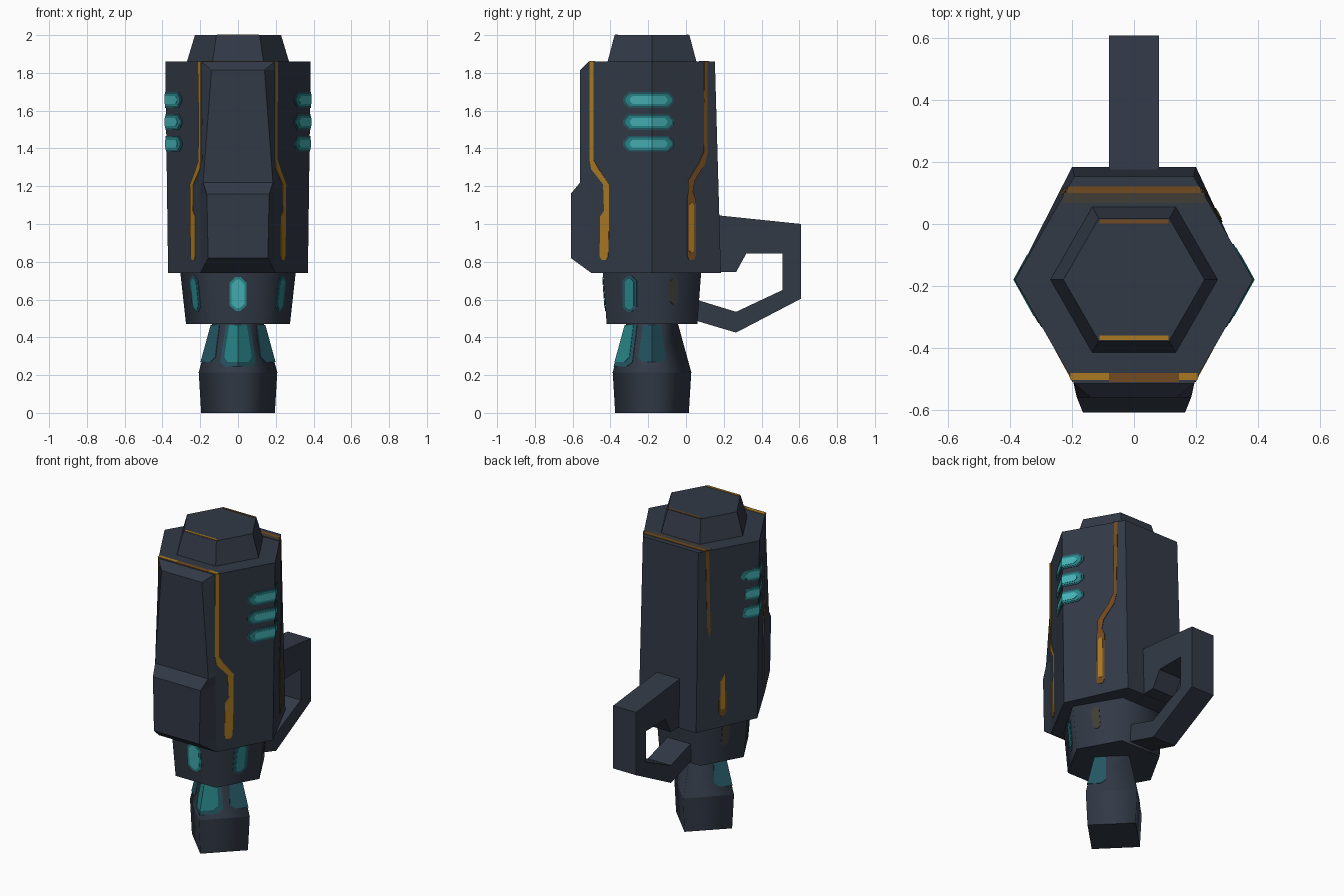
import bpy, bmesh
from mathutils import Vector

if "Cube" in bpy.data.objects:
    bpy.data.objects.remove(bpy.data.objects["Cube"])

CY = -0.18  # y of the main axis


def mat(name, r, g, b):
    m = bpy.data.materials.new(name)
    m.diffuse_color = (r, g, b, 1)
    m.use_nodes = True
    m.node_tree.nodes["Principled BSDF"].inputs["Base Color"].default_value = m.diffuse_color
    return m


METAL = mat("dark slate metal", 0.032, 0.042, 0.062)
AMBER = mat("amber", 0.40, 0.19, 0.016)
BROWN = mat("burnt brown", 0.165, 0.068, 0.014)
OLIVE = mat("dull olive", 0.052, 0.047, 0.035)
BRIGHT = mat("bright teal", 0.06, 0.44, 0.46)
MID = mat("mid teal", 0.022, 0.24, 0.25)
DIM = mat("dim teal", 0.018, 0.095, 0.125)


def finish(name, bm, material):
    bmesh.ops.remove_doubles(bm, verts=bm.verts, dist=1e-5)
    bmesh.ops.recalc_face_normals(bm, faces=bm.faces)
    me = bpy.data.meshes.new(name)
    bm.to_mesh(me)
    bm.free()
    me.materials.append(material)
    ob = bpy.data.objects.new(name, me)
    bpy.context.collection.objects.link(ob)
    return ob


def loft(name, rings, smooth=False):
    """Closed solid through rings of points; smooth rounds the side shading."""
    bm = bmesh.new()
    loops = [[bm.verts.new(p) for p in r] for r in rings]
    n = len(loops[0])
    for a, b in zip(loops, loops[1:]):
        for i in range(n):
            f = bm.faces.new((a[i], a[(i + 1) % n], b[(i + 1) % n], b[i]))
            f.smooth = smooth
    bm.faces.new(loops[0])
    bm.faces.new(loops[-1])
    for f in bm.faces:
        if len(f.verts) == n and all(abs(v.co.z - f.verts[0].co.z) < 1e-5 for v in f.verts):
            f.smooth = False
    if smooth:
        bm.normal_update()
        for ring in loops[:]:
            for i in range(n):
                e = bm.edges.get((ring[i], ring[(i + 1) % n]))
                e.smooth = False
    return finish(name, bm, METAL)


def decal(name, material, rows, lift=0.002, up=False):
    """Thin plate over a grid of points, lifted off the surface."""
    bm = bmesh.new()
    grid = []
    for r in rows:
        line = []
        for p in r:
            p = Vector(p)
            d = Vector((0, 0, 1)) if up else Vector((p.x, p.y - CY, 0)).normalized()
            line.append(bm.verts.new(p + d * lift))
        grid.append(line)
    for a, b in zip(grid, grid[1:]):
        for i in range(len(a) - 1):
            bm.faces.new((a[i], a[i + 1], b[i + 1], b[i]))
    ob = finish(name, bm, material)
    m = ob.modifiers.new("thickness", 'SOLIDIFY')
    m.thickness = 0.003
    m.offset = 0
    return ob


class Hex:
    """Tapered six-sided section: (z, side x, corner x, front y, back y) at two heights."""

    def __init__(self, lo, hi):
        self.lo, self.hi = lo, hi

    def at(self, z):
        t = (z - self.lo[0]) / (self.hi[0] - self.lo[0])
        return [a + (b - a) * t for a, b in zip(self.lo, self.hi)]

    def ring(self, z):
        _, s, c, f, b = self.at(z)
        return [(s, CY, z), (c, b, z), (-c, b, z), (-s, CY, z), (-c, f, z), (c, f, z)]

    def build(self, name, smooth=False):
        return loft(name, [self.ring(self.lo[0]), self.ring(self.hi[0])], smooth)

    def side(self, sx):
        def point(y, z):
            _, s, c, f, b = self.at(z)
            y = min(max(y, f), b)
            t = (y - CY) / ((f if y < CY else b) - CY)
            return (sx * (s + (c - s) * t), y, z)
        return point

    def front(self, x, z):
        return (x, self.at(z)[3], z)


def pill(name, material, surf, u0, u1, z0, z1, lift, fold=None):
    c = 0.35 * min(z1 - z0, u1 - u0)
    rows = []
    for z, k in ((z0, c), (z0 + c, 0), (z1 - c, 0), (z1, c)):
        us = [u0 + k] + ([fold] if fold is not None else []) + [u1 - k]
        rows.append([surf(u, z) for u in us])
    decal(name, material, rows, lift)


# Main solids
body = Hex((0.74, 0.37, 0.20, -0.50, 0.185), (1.86, 0.385, 0.193, -0.515, 0.153))
collar = Hex((0.47, 0.275, 0.14, -0.42, 0.06), (0.74, 0.305, 0.152, -0.44, 0.08))
cap = Hex((1.86, 0.27, 0.135, -0.415, 0.055), (2.0, 0.228, 0.114, -0.378, 0.018))
body.build("main_body")
collar.build("collar", True)
cap.build("top_cap")

# Four-sided nozzle with corners facing the axes
loft("nozzle", [[(r, CY, z), (0, CY + r, z), (-r, CY, z), (0, CY - r, z)]
                for z, r in ((0, 0.195), (0.215, 0.208), (0.47, 0.138))], True)

# Raised front panel with stepped lower bulge
bm = bmesh.new()
rows = []
for z, x, y in ((1.86, 0.193, -0.515), (1.815, 0.14, -0.56), (1.22, 0.185, -0.56),
                (1.16, 0.165, -0.61), (0.82, 0.158, -0.61), (0.74, 0.20, -0.50)):
    _, _, bx, by, _ = body.at(z)
    rows.append([bm.verts.new(p) for p in ((-bx, by, z), (-x, y, z), (x, y, z), (bx, by, z))])
for k, (a, b) in enumerate(zip(rows, rows[1:])):
    ends = k in (0, len(rows) - 2)
    for i in range(3):
        if ends and i != 1:  # sides close to a triangle at both ends
            inner, outer = (1, 0) if i == 0 else (2, 3)
            full, tip = (b, a) if k == 0 else (a, b)
            bm.faces.new((full[inner], full[outer], tip[outer]))
            tip[inner].co = tip[outer].co
        else:
            bm.faces.new((a[i], a[i + 1], b[i + 1], b[i]))
bmesh.ops.remove_doubles(bm, verts=bm.verts, dist=1e-5)
bm.faces.new([bm.verts.new(p) for p in (body.ring(1.86)[4], body.ring(1.86)[5],
                                        body.ring(0.74)[5], body.ring(0.74)[4])])
finish("front_panel", bm, METAL)

# Back handle: one extruded hook outline
outline = [(0.10, 1.053), (0.61, 1.0), (0.61, 0.605), (0.265, 0.425), (0.03, 0.495),
           (0.03, 0.607), (0.265, 0.535), (0.51, 0.65), (0.51, 0.845), (0.32, 0.845),
           (0.265, 0.745), (0.10, 0.745)]
bm = bmesh.new()
f = bm.faces.new([bm.verts.new((-0.08, y, z)) for y, z in outline])
ext = bmesh.ops.extrude_face_region(bm, geom=[f])
bmesh.ops.translate(bm, vec=(0.16, 0, 0), verts=[v for v in ext["geom"] if isinstance(v, bmesh.types.BMVert)])
finish("handle", bm, METAL)

FRONT_LINE = [(1.86, -.508, -.488), (1.34, -.508, -.488), (1.29, -.50, -.46), (1.21, -.437, -.405),
              (1.07, -.432, -.405), (1.04, -.453, -.405), (0.83, -.455, -.41), (0.81, -.445, -.42)]
BACK_LINE = [(1.86, .095, .112), (1.38, .093, .112), (1.32, .065, .10), (1.23, .01, .045),
             (1.17, .01, .035), (1.13, .005, .05), (0.83, .005, .05), (0.81, .015, .04)]

for sx, tag in ((1, "right"), (-1, "left")):
    s = body.side(sx)
    # Amber and brown trim lines
    decal("front_line_" + tag, AMBER, [[s(a, z), s(b, z)] for z, a, b in FRONT_LINE])
    decal("back_line_" + tag, BROWN, [[s(a, z), s(b, z)] for z, a, b in BACK_LINE])
    pill("back_line_core_" + tag, AMBER, s, 0.014, 0.04, 0.85, 1.11, 0.004)
    # Glowing vents wrapped over the side edges
    for z in (1.425, 1.54, 1.657):
        pill("vent_halo_" + tag, DIM, s, -0.332, -0.065, z - 0.042, z + 0.042, 0.002, CY)
        pill("vent_ring_" + tag, MID, s, -0.318, -0.077, z - 0.032, z + 0.032, 0.004, CY)
        pill("vent_core_" + tag, BRIGHT, s, -0.295, -0.10, z - 0.021, z + 0.021, 0.006, CY)
    # Collar side lights
    c = collar.side(sx)
    pill("collar_halo_" + tag, DIM, c, -0.335, -0.26, 0.535, 0.725, 0.002)
    pill("collar_light_" + tag, MID, c, -0.32, -0.275, 0.55, 0.71, 0.004)
    pill("collar_mark_" + tag, OLIVE, c, -0.085, -0.045, 0.575, 0.71, 0.002)

# Collar front light
pill("collar_front_ring", MID, collar.front, -0.045, 0.045, 0.54, 0.72, 0.002)
pill("collar_front_core", BRIGHT, collar.front, -0.033, 0.033, 0.555, 0.705, 0.004)

# Nozzle glow patches folded over the front and side corners
for tag, e in (("front", (0, -1)), ("right", (1, 0)), ("left", (-1, 0))):
    core = MID if tag == "front" else DIM
    halos = [("core", core, 0.27, 0.07, 0.045, 0.004)]
    if tag == "front":
        halos.append(("halo", DIM, 0.245, 0.092, 0.062, 0.002))
    for part, material, z0, w0, w1, lift in halos:
        rows = []
        for z, w in ((z0, w0 * 0.75), (z0 + 0.025, w0), (0.465, w1)):
            r = 0.208 - 0.07 * (z - 0.215) / 0.255
            row = []
            for k in (-w, 0, w):
                d = r - abs(k)
                row.append((e[0] * d - e[1] * k, CY + e[1] * d + e[0] * k, z))
            rows.append(row)
        decal("nozzle_%s_%s" % (part, tag), material, rows, lift)


# Trim bands on the flat tops
def band(name, material, x0, x1, y0, y1, z):
    decal(name, material, [[(x0, y0, z), (x1, y0, z)], [(x0, y1, z), (x1, y1, z)]], 0.002, True)


band("top_band_back", BROWN, -0.215, 0.215, 0.10, 0.122, 1.86)
band("top_band_back_edge", OLIVE, -0.23, 0.23, 0.068, 0.10, 1.86)
band("top_band_front", BROWN, -0.08, 0.145, -0.511, -0.482, 1.86)
band("top_band_front_left", AMBER, -0.205, -0.08, -0.505, -0.482, 1.86)
band("top_band_front_right", AMBER, 0.145, 0.205, -0.505, -0.482, 1.86)
band("cap_band_back", BROWN, -0.112, 0.112, 0.002, 0.014, 1.999)
band("cap_band_front", AMBER, -0.112, 0.112, -0.375, -0.36, 1.999)
